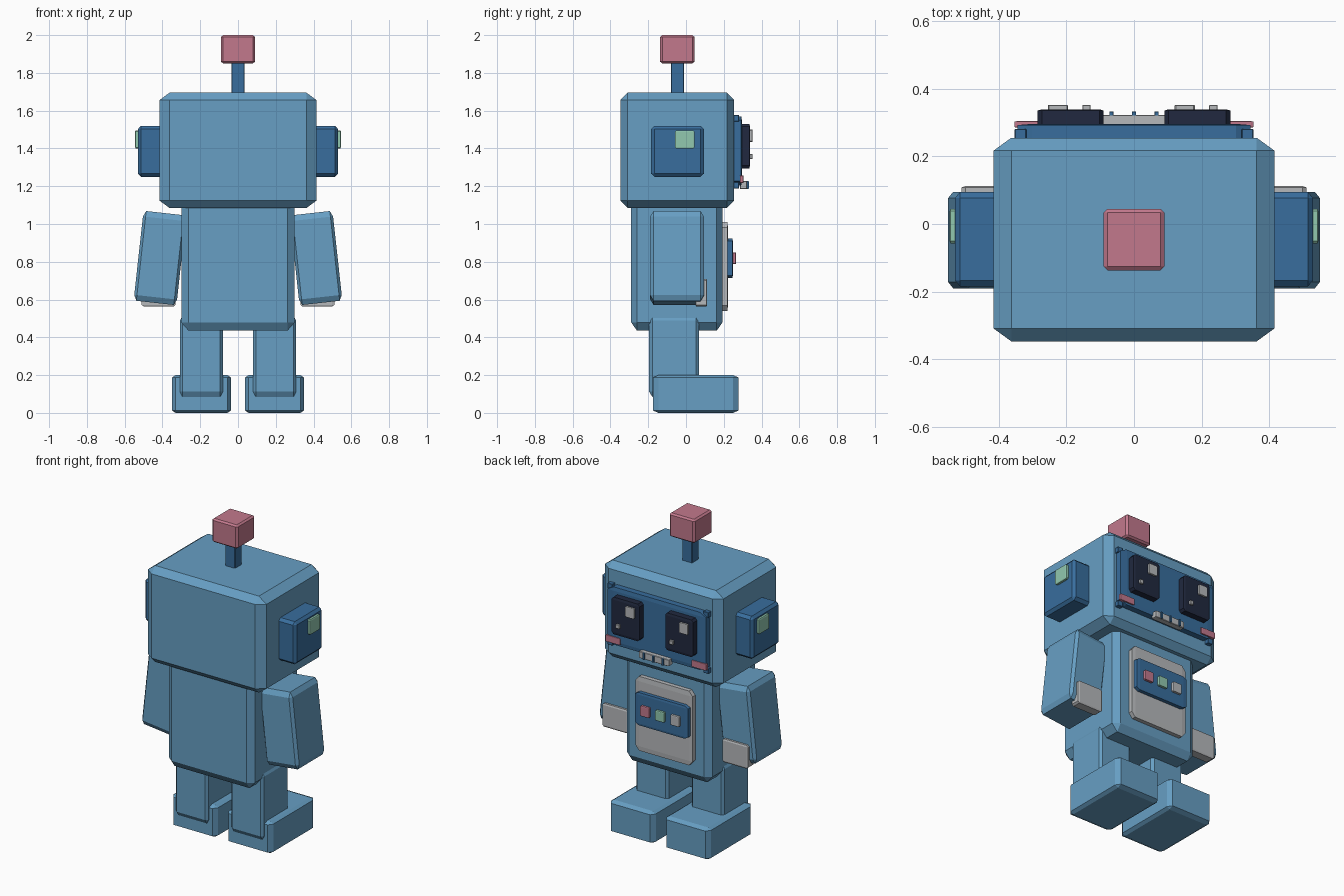
import bpy
import bmesh
from mathutils import Matrix, Vector

cube = bpy.data.objects.get("Cube")
if cube:
    bpy.data.objects.remove(cube, do_unlink=True)


def material(name, r, g, b):
    m = bpy.data.materials.new(name)
    m.use_nodes = True
    m.diffuse_color = (r, g, b, 1)
    m.node_tree.nodes["Principled BSDF"].inputs["Base Color"].default_value = (r, g, b, 1)
    return m


BLUE = material("light_blue", 0.135, 0.345, 0.55)
NAVY = material("deep_blue", 0.04, 0.155, 0.34)
PINK = material("dusty_pink", 0.54, 0.19, 0.265)
GREEN = material("mint_green", 0.285, 0.58, 0.43)
GREY = material("pale_grey", 0.47, 0.485, 0.5)
BLACK = material("ink_blue", 0.015, 0.022, 0.05)


def block(name, mat, x, y, z, tilt=0.0, bevel=0.063):
    """Chamfered box from its x, y and z ranges; the chamfer scales with the size."""
    low, high = (Vector(v) for v in zip(x, y, z))
    bm = bmesh.new()
    bmesh.ops.create_cube(bm, size=1)
    bmesh.ops.bevel(bm, geom=bm.edges[:], offset=bevel, segments=1, affect='EDGES')
    bm.transform(Matrix.Rotation(tilt, 4, 'Y') @ Matrix.Diagonal((*(high - low), 1)))
    mesh = bpy.data.meshes.new(name)
    bm.to_mesh(mesh)
    bm.free()
    mesh.materials.append(mat)
    ob = bpy.data.objects.new(name, mesh)
    ob.location = (low + high) / 2
    bpy.context.collection.objects.link(ob)


def pair(name, mat, x, y, z, tilt=0.0):
    """The same block on both sides."""
    block("left_" + name, mat, x, y, z, tilt)
    block("right_" + name, mat, (-x[1], -x[0]), y, z, -tilt)


# Head, trunk and antenna
block("head", BLUE, (-0.415, 0.415), (-0.347, 0.255), (1.085, 1.695))
block("torso", BLUE, (-0.3, 0.3), (-0.29, 0.193), (0.435, 1.13))
block("antenna_stem", NAVY, (-0.035, 0.035), (-0.08, -0.01), (1.65, 1.88))
block("antenna_tip", PINK, (-0.09, 0.09), (-0.137, 0.045), (1.85, 2.0))

# Ears and limbs
pair("ear", NAVY, (0.29, 0.529), (-0.185, 0.095), (1.25, 1.52))
pair("ear_light", GREEN, (0.5, 0.545), (-0.057, 0.045), (1.4, 1.495))
pair("arm", BLUE, (0.299, 0.527), (-0.19, 0.095), (0.581, 1.059), -0.11)
pair("cuff", GREY, (0.33, 0.51), (0.05, 0.112), (0.563, 0.71))
pair("leg", BLUE, (0.08, 0.308), (-0.195, 0.07), (0.085, 0.515))
pair("foot", BLUE, (0.037, 0.35), (-0.175, 0.278), (0, 0.2))

# Face panel with corner bolts and cheeks
block("face_panel", NAVY, (-0.345, 0.345), (0.24, 0.296), (1.205, 1.57))
for level, z in (("upper", 1.56), ("lower", 1.205)):
    pair(level + "_bolt", NAVY, (0.318, 0.353), (0.25, 0.281), (z - 0.017, z + 0.017))
pair("cheek", PINK, (0.25, 0.353), (0.285, 0.304), (1.217, 1.257))

# Eyes, with glints on the same side of each
pair("eye", BLACK, (0.09, 0.285), (0.285, 0.339), (1.295, 1.53))
for side, x in (("left", 0.19), ("right", -0.185)):
    block(side + "_large_glint", GREY, (x - 0.07, x - 0.01), (0.33, 0.352), (1.435, 1.5))
    block(side + "_small_glint", GREY, (x + 0.032, x + 0.057), (0.33, 0.352), (1.345, 1.37))

# Mouth grille
block("mouth", GREY, (-0.105, 0.105), (0.285, 0.323), (1.185, 1.228))
for i in (-1, 0, 1):
    x = i * 0.067
    block("mouth_bar", NAVY, (x - 0.006, x + 0.006), (0.31, 0.333), (1.186, 1.227))

# Chest plate, control panel and buttons
block("chest_plate", GREY, (-0.2, 0.2), (0.18, 0.222), (0.54, 1.01))
block("control_panel", NAVY, (-0.185, 0.185), (0.21, 0.248), (0.715, 0.922))
for x, mat in ((0.105, PINK), (0, GREEN), (-0.105, GREY)):
    block("button", mat, (x - 0.031, x + 0.031), (0.235, 0.265), (0.787, 0.85))
